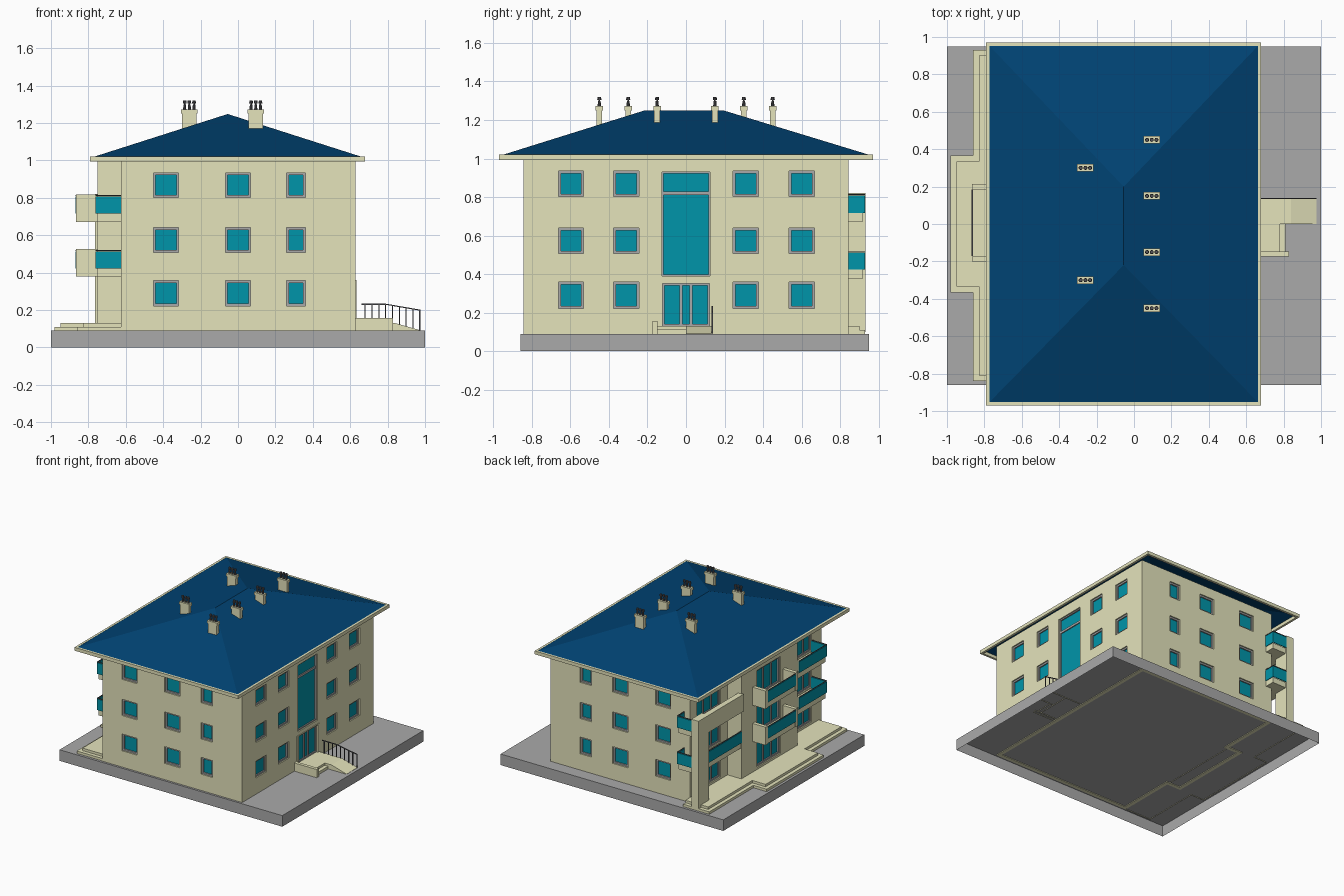
import bpy, bmesh, math
from mathutils import Vector

if "Cube" in bpy.data.objects:
    bpy.data.objects.remove(bpy.data.objects["Cube"])

def material(name, rgb):
    m = bpy.data.materials.new(name)
    m.diffuse_color = (*rgb, 1)
    m.use_nodes = True
    m.node_tree.nodes["Principled BSDF"].inputs["Base Color"].default_value = m.diffuse_color
    return m

CREAM = material("cream", (0.78, 0.77, 0.50))
TEAL = material("teal_glass", (0.0, 0.30, 0.40))
BLUE = material("blue_roof", (0.0, 0.055, 0.17))
GREY = material("grey", (0.4, 0.4, 0.4))
DARK = material("dark_metal", (0.09, 0.09, 0.1))

def finish(name, bm, mat, open_bottom=False):
    bmesh.ops.recalc_face_normals(bm, faces=bm.faces)
    if open_bottom:
        bmesh.ops.delete(bm, geom=[f for f in bm.faces if f.normal.z < -0.9], context="FACES")
    me = bpy.data.meshes.new(name)
    bm.to_mesh(me)
    bm.free()
    ob = bpy.data.objects.new(name, me)
    bpy.context.collection.objects.link(ob)
    if mat:
        me.materials.append(mat)
    return ob

def boxes(name, mat, *items, open_bottom=False):
    bm = bmesh.new()
    for x0, x1, y0, y1, z0, z1 in items:
        for v in bmesh.ops.create_cube(bm, size=1)["verts"]:
            v.co = Vector((x1 if v.co.x > 0 else x0, y1 if v.co.y > 0 else y0, z1 if v.co.z > 0 else z0))
    return finish(name, bm, mat, open_bottom)

def prism(name, mat, pts, shift, open_bottom=False):
    # polygon swept along a vector
    bm = bmesh.new()
    f = bm.faces.new([bm.verts.new(p) for p in pts])
    ext = bmesh.ops.extrude_face_region(bm, geom=[f])["geom"]
    bmesh.ops.translate(bm, verts=[v for v in ext if isinstance(v, bmesh.types.BMVert)], vec=shift)
    return finish(name, bm, mat, open_bottom)

# Ground slab (open underneath) and two-level terrace
boxes("ground_slab", GREY, (-1, 1, -0.86, 0.95, 0, 0.09), open_bottom=True)

def terrace(name, d, z0, z1):
    a, b, s, n, m = -0.86 + d, -0.98 + d, -0.84 + d, 0.93 - d, 0.365 - d
    prism(name, CREAM, [(-0.625, s, z0), (a, s, z0), (a, -m, z0), (b, -m, z0), (b, m, z0), (a, m, z0), (a, n, z0), (-0.625, n, z0)],
          (0, 0, z1 - z0), True)
terrace("terrace_lower", 0, 0.085, 0.11)
terrace("terrace_upper", 0.03, 0.11, 0.13)

# Windows: collect opening cutters, frames and glass
cutters, frames, glass = [], [], []

def oriented(axis, p, s, d0, d1, a0, a1, z0, z1):
    n = sorted((p - s * d0, p - s * d1))
    return (*n, a0, a1, z0, z1) if axis == "x" else (a0, a1, *n, z0, z1)

def window(axis, p, s, a0, a1, z0, z1, mullions=(), transoms=(), t=0.013):
    def o(d0, d1, *r):
        return oriented(axis, p, s, d0, d1, *r)
    cutters.append(o(-0.05, 0.05, a0, a1, z0, z1))
    glass.append(o(0.02, 0.026, a0, a1, z0, z1))
    for r in ((a0, a0 + t, z0, z1), (a1 - t, a1, z0, z1), (a0, a1, z0, z0 + t), (a0, a1, z1 - t, z1)):
        frames.append(o(0.01, 0.03, *r))
    for m, w in mullions:
        frames.append(o(0.012, 0.03, m - w, m + w, z0, z1))
    for m in transoms:
        frames.append(o(0.012, 0.03, a0, a1, m - 0.009, m + 0.009))

FLOORS = ((0.222, 0.358), (0.508, 0.64), (0.802, 0.934))
for z0, z1 in FLOORS:
    for s in (-1, 1):
        for c, h in ((-0.385, 0.068), (0, 0.068), (0.31, 0.05)):
            window("y", 0.843 * s, s, c - h, c + h, z0, z1)
    for c in (-0.597, -0.31, 0.31, 0.6):
        window("x", 0.628, 1, c - 0.066, c + 0.066, z0, z1)
    # balcony doors on the left side
    for p, a, b in ((-0.625, 0.45, 0.75), (-0.625, -0.72, -0.45), (-0.75, -0.14, 0.16)):
        w = (b - a) / 3
        window("x", p, -1, a, b, z1 - 0.21, z1, ((a + w, 0.006), (b - w, 0.006)))
window("x", 0.628, 1, -0.125, 0.125, 0.39, 0.93, (), (0.82,), 0.009)
window("x", 0.628, 1, -0.122, 0.122, 0.13, 0.352, ((-0.026, 0.007), (0.026, 0.007)), (), 0.011)

# Hollow walls with projecting bay, cut by interior and window openings
def footprint(name, mat, d, z0, z1):
    l, b, r, e, m = -0.625 + d, -0.75 + d, 0.628 - d, 0.843 - d, 0.36 - d
    pts = [(l, -e), (r, -e), (r, e), (l, e), (l, m), (b, m), (b, -m), (l, -m)]
    return prism(name, mat, [(x, y, z0) for x, y in pts], (0, 0, z1 - z0))

walls = footprint("walls", CREAM, 0, 0.085, 1.015)
for cutter in (footprint("interior_cutter", None, 0.03, 0, 1.2), boxes("window_cutter", None, *cutters)):
    cutter.hide_render = True
    mod = walls.modifiers.new("cut", "BOOLEAN")
    mod.object = cutter
    mod.solver = "EXACT"
    bpy.context.view_layer.objects.active = walls
    bpy.ops.object.modifier_apply(modifier="cut")
    bpy.data.objects.remove(cutter)
boxes("window_frames", GREY, *frames)
boxes("window_glass", TEAL, *glass)

# Hip roof shell and eaves trim
bm = bmesh.new()
c = [bm.verts.new(p) for p in ((-0.775, -0.955, 1.018), (0.665, -0.955, 1.018), (0.665, 0.955, 1.018), (-0.775, 0.955, 1.018))]
r0, r1 = bm.verts.new((-0.055, -0.22, 1.248)), bm.verts.new((-0.055, 0.2, 1.248))
for f in ((c[0], c[1], r0), (c[1], c[2], r1, r0), (c[2], c[3], r1), (c[3], c[0], r0, r1)):
    bm.faces.new(f)
finish("hip_roof", bm, BLUE)
boxes("eaves_trim", CREAM,
      (-0.79, -0.772, -0.97, 0.97, 0.993, 1.02), (0.662, 0.68, -0.97, 0.97, 0.993, 1.02),
      (-0.772, 0.662, -0.97, -0.952, 0.993, 1.02), (-0.772, 0.662, 0.952, 0.97, 0.993, 1.02))

# Chimneys with three pots each
stacks, pots = [], bmesh.new()
for x, y in [(-0.26, 0.3), (-0.26, -0.3)] + [(0.095, k) for k in (-0.45, -0.15, 0.15, 0.45)]:
    stacks += [(x - 0.039, x + 0.039, y - 0.015, y + 0.015, 1.12, 1.25),
               (x - 0.044, x + 0.044, y - 0.02, y + 0.02, 1.25, 1.272)]
    for k in (-1, 0, 1):
        for ra, rb, z0, z1 in ((0.009, 0.007, 1.27, 1.298), (0.011, 0.009, 1.304, 1.32), (0.004, 0.004, 1.295, 1.305)):
            vs = bmesh.ops.create_cone(pots, cap_ends=True, segments=10, radius1=ra, radius2=rb, depth=z1 - z0)["verts"]
            bmesh.ops.translate(pots, verts=vs, vec=(x + k * 0.025, y, (z0 + z1) / 2))
boxes("chimney_stacks", CREAM, *stacks)
finish("chimney_pots", pots, DARK)

# Balconies on both upper floors
slabs, panes, rails = [], [], []

def side(x0, x1, y0, y1, z):
    panes.append((x0, x1, y0, y1, z + 0.045, z + 0.135))
    rails.append((x0, x1, y0, y1, z + 0.138, z + 0.143))

for z in (0.378, 0.672):
    # front-left side balcony
    slabs.append((-0.755, -0.62, -0.71, -0.35, z, z + 0.045))
    side(-0.763, -0.757, -0.72, -0.36, z)
    side(-0.757, -0.625, -0.72, -0.714, z)
    # back-left balcony wrapping the corner
    slabs += [(-0.745, -0.62, 0.35, 0.92, z, z + 0.045), (-0.62, -0.575, 0.84, 0.92, z, z + 0.045)]
    side(-0.753, -0.747, 0.36, 0.93, z)
    side(-0.747, -0.57, 0.924, 0.93, z)
    side(-0.576, -0.57, 0.84, 0.924, z)
    # central balcony with solid cheeks
    slabs += [(-0.86, -0.74, -0.17, 0.185, z, z + 0.04),
              (-0.865, -0.745, -0.2, -0.17, z, z + 0.147), (-0.865, -0.745, 0.185, 0.215, z, z + 0.147)]
    side(-0.868, -0.862, -0.17, 0.185, z)
boxes("balcony_slabs", CREAM, *slabs)
boxes("balcony_glass", TEAL, *panes)
boxes("balcony_rails", DARK, *rails)

# Corner portal: pillar and beam
boxes("corner_portal", CREAM, (-0.765, -0.70, 0.80, 0.932, 0.1, 0.82), (-0.765, -0.72, 0.35, 0.80, 0.68, 0.82))

# Entrance surround, porch, step, cheek wall and ramp
boxes("door_surround", CREAM, (0.62, 0.633, -0.145, -0.122, 0.1, 0.36), (0.62, 0.633, 0.122, 0.145, 0.1, 0.36),
      (0.62, 0.633, -0.122, 0.122, 0.352, 0.36))
boxes("porch", CREAM, (0.62, 0.78, -0.15, 0.14, 0.085, 0.13), (0.78, 0.81, -0.15, 0, 0.085, 0.112),
      (0.62, 0.83, -0.175, -0.148, 0.085, 0.157), open_bottom=True)
prism("ramp", CREAM, [(x, 0, z) for x, z in ((0.78, 0.085), (0.78, 0.13), (0.84, 0.13), (0.975, 0.092), (0.975, 0.085))],
      (0, 0.14, 0), True)

# Ramp railing
def rail_z(x):
    return 0.23 if x < 0.79 else 0.23 - (x - 0.79) * 0.17
boxes("railing_posts", DARK, *[(x - 0.003, x + 0.003, 0.133, 0.139, 0.09, rail_z(x))
                               for x in (0.68 + i * 0.0365 for i in range(9))])
prism("railing_handrail", DARK, [(x, 0.133, z) for x, z in (
    (0.66, 0.228), (0.79, 0.228), (0.975, 0.196), (0.975, 0.202), (0.79, 0.234), (0.66, 0.234))], (0, 0.006, 0))
